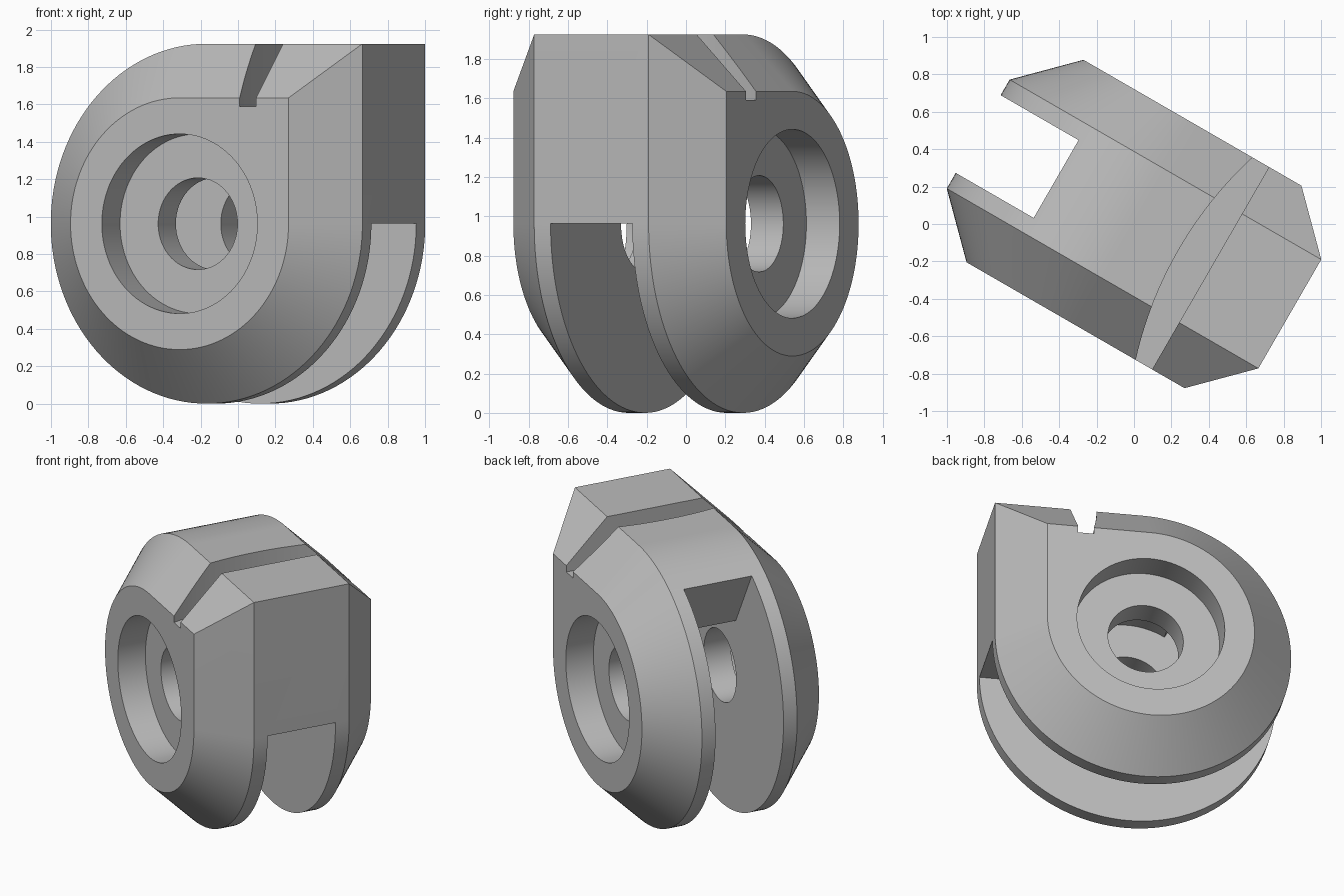
import bpy
import bmesh
from math import cos, sin, radians

old = bpy.data.objects.get("Cube")
if old:
    bpy.data.objects.remove(old, do_unlink=True)

R = 0.962          # outer radius, also the height of the pivot axis
HALF = 0.625       # half thickness
RIM = 0.336        # half width of the flat rim between the bevels
SLOT = 0.24        # half width of the slot
BORE = 0.48        # recess radius
HOLE = 0.245       # pin hole radius
LEDGE = 1.59       # height of the top step


def arc(r, start, end, n, cx=0.0, cy=0.0):
    """Points along an arc, angles in degrees."""
    angles = [radians(start + (end - start) * i / n) for i in range(n + 1)]
    return [(cx + r * cos(a), cy + r * sin(a)) for a in angles]


def loft(name, rings):
    """Closed solid through rings of equal point count."""
    bm = bmesh.new()
    loops = [[bm.verts.new(p) for p in ring] for ring in rings]
    for a, b in zip(loops, loops[1:]):
        for i in range(len(a)):
            j = (i + 1) % len(a)
            bm.faces.new((a[i], a[j], b[j], b[i]))
    bm.faces.new(loops[0])
    bm.faces.new(loops[-1])
    bmesh.ops.recalc_face_normals(bm, faces=bm.faces)
    mesh = bpy.data.meshes.new(name)
    bm.to_mesh(mesh)
    bm.free()
    ob = bpy.data.objects.new(name, mesh)
    bpy.context.collection.objects.link(ob)
    return ob


def across(profile, y):
    """Place a profile around the pivot axis at depth y."""
    return [(u, y, R + w) for u, w in profile]


def prism(name, profile, y0, y1):
    return loft(name, [across(profile, y0), across(profile, y1)])


def cut(target, cutter):
    """Subtract the cutter and discard it."""
    cutter.hide_render = True
    mod = target.modifiers.new("cut", 'BOOLEAN')
    mod.operation = 'DIFFERENCE'
    mod.solver = 'EXACT'
    mod.object = cutter
    bpy.context.view_layer.objects.active = target
    bpy.ops.object.modifier_apply(modifier=mod.name)
    bpy.data.objects.remove(cutter, do_unlink=True)


def body_outline(r):
    """Three quarters round, with one square upper corner."""
    return arc(r, 90, 360, 96) + [(r, r)]


# Bevelled body
small = R - (HALF - RIM)
body = loft("clevis_body", [
    across(body_outline(small), -HALF),
    across(body_outline(R), -RIM),
    across(body_outline(R), RIM),
    across(body_outline(small), HALF),
])

# Top step with a shallow curved wall
step = arc(2.1, 155, 205, 48, 2.376)
cut(body, loft("step_cutter", [[(x, y, z) for x, y in step]
                               for z in (LEDGE, 2.5)]))

# Swing slot: a wide sector plus a round clearance at the pivot
slot = arc(1.8, 120, 360, 64) + arc(BORE, 0, 120, 32)
cut(body, prism("slot_cutter", slot, -SLOT, SLOT))

# Pin hole and the recess on each cheek
cut(body, prism("hole_cutter", arc(HOLE, 0, 354, 59), -1, 1))
for side in (-1, 1):
    cut(body, prism("recess_cutter", arc(BORE, 0, 356.25, 95),
                    side * 0.43, side))

# Grey material
grey = bpy.data.materials.new("plain_grey")
grey.use_nodes = True
colour = (0.5, 0.5, 0.5, 1.0)
grey.diffuse_color = colour
grey.node_tree.nodes["Principled BSDF"].inputs["Base Color"].default_value = colour
body.data.materials.clear()
body.data.materials.append(grey)
for face in body.data.polygons:
    face.material_index = 0

# Turn the part and smooth its round surfaces
body.rotation_euler.z = radians(-30)
bpy.ops.object.select_all(action='DESELECT')
body.select_set(True)
bpy.context.view_layer.objects.active = body
bpy.ops.object.shade_smooth_by_angle(angle=radians(25))
